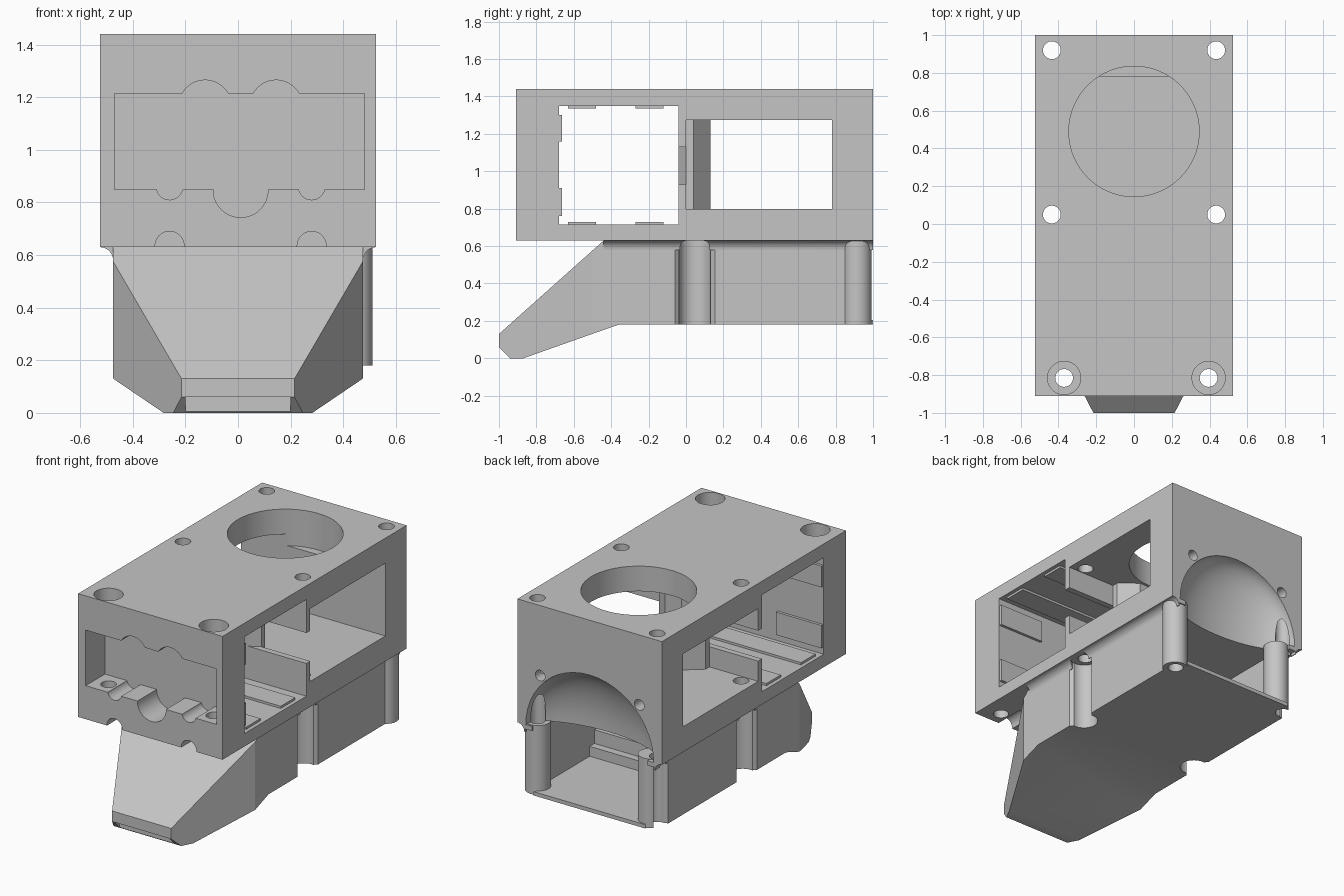
import bpy, bmesh, math
from mathutils import Matrix, Vector

if "Cube" in bpy.data.objects:
    bpy.data.objects.remove(bpy.data.objects["Cube"], do_unlink=True)

grey = bpy.data.materials.new("light_grey")
grey.use_nodes = True
grey.diffuse_color = (0.56, 0.56, 0.56, 1)
grey.node_tree.nodes["Principled BSDF"].inputs["Base Color"].default_value = (0.56, 0.56, 0.56, 1)


def make(name, bm):
    bmesh.ops.recalc_face_normals(bm, faces=bm.faces)
    mesh = bpy.data.meshes.new(name)
    bm.to_mesh(mesh)
    bm.free()
    mesh.materials.append(grey)
    ob = bpy.data.objects.new(name, mesh)
    bpy.context.collection.objects.link(ob)
    return ob


def box(name, x, y, z):
    bm = bmesh.new()
    bmesh.ops.create_cube(bm, size=1)
    for v in bm.verts:
        v.co = [a[0] + (a[1] - a[0]) * (c + 0.5) for a, c in zip((x, y, z), v.co)]
    return make(name, bm)


def prism(name, pts, axis, lo, hi):
    """Extrude a closed outline along one axis; pts hold the other two coordinates."""
    bm = bmesh.new()
    verts = []
    for p in pts:
        co = list(p)
        co.insert(axis, lo)
        verts.append(bm.verts.new(co))
    face = bm.faces.new(verts)
    res = bmesh.ops.extrude_face_region(bm, geom=[face])
    step = Vector((0, 0, 0))
    step[axis] = hi - lo
    moved = [g for g in res["geom"] if isinstance(g, bmesh.types.BMVert)]
    bmesh.ops.translate(bm, verts=moved, vec=step)
    return make(name, bm)


def rod(name, a, b, r, axis, lo, hi, n=48):
    pts = [(a + r * math.cos(2 * math.pi * i / n), b + r * math.sin(2 * math.pi * i / n))
           for i in range(n)]
    return prism(name, pts, axis, lo, hi)


def combine(ob, others, op="DIFFERENCE"):
    """Apply booleans one after another, then drop the helper shapes."""
    for o in others:
        mod = ob.modifiers.new("bool", "BOOLEAN")
        mod.operation, mod.solver, mod.object = op, "EXACT", o
        bpy.context.view_layer.update()
        dg = bpy.context.evaluated_depsgraph_get()
        mesh = bpy.data.meshes.new_from_object(ob.evaluated_get(dg))
        ob.modifiers.clear()
        ob.data = mesh
        bpy.data.objects.remove(o, do_unlink=True)


def bores():
    """Vertical bolt holes at the middle and rear corners."""
    return [rod("bore", s * 0.435, y, 0.047, 2, -0.1, 1.6) for s in (-1, 1) for y in (0.05, 0.92)]


def back_scoop():
    bm = bmesh.new()
    bmesh.ops.create_uvsphere(bm, u_segments=48, v_segments=24, radius=1)
    bm.transform(Matrix.Translation((0, 1.0, 0.625)) @ Matrix.Diagonal((0.465, 0.2, 0.455, 1)))
    return make("scoop", bm)


# Upper housing with its two open bays
housing = box("upper_housing", (-0.525, 0.525), (-0.91, 1), (0.63, 1.44))
cutters = [
    box("front_bay", (-0.7, 0.7), (-0.68, -0.04), (0.715, 1.35)),
    box("rear_bay", (-0.7, 0.7), (0, 0.78), (0.797, 1.275)),
    box("divider_gap", (-0.7, 0.7), (-0.1, 0.05), (0.93, 1.13)),
    box("front_recess", (-0.47, 0.48), (-1.05, -0.71), (0.85, 1.215)),
    rod("top_opening", 0, 0.49, 0.345, 2, 1.2, 1.6, 96),
    back_scoop(),
]
# Rounded recesses along the front pocket
cutters += [rod("recess", x, z, r, 1, -1.05, -0.71) for x, z, r in (
    (-0.125, 1.165, 0.1), (0.145, 1.165, 0.1), (0.01, 0.847, 0.104),
    (-0.26, 0.86, 0.05), (0.28, 0.86, 0.05))]
cutters += [rod("lower_recess", x, 0.635, 0.055, 1, -1.05, -0.71) for x in (-0.26, 0.28)]
# Front bolt holes with counterbores
for x in (-0.37, 0.395):
    cutters += [rod("bore", x, -0.815, 0.047, 2, 0.5, 1.6),
                rod("counterbore", x, -0.815, 0.088, 2, 1.35, 1.6)]
cutters += [rod("screw_hole", s * 0.36, 0.98, 0.035, 1, 0.8, 1.1) for s in (-1, 1)]
cutters += bores()
combine(housing, cutters)

# Divider post between the bays
post = prism("divider_post", [(-0.1, -0.04), (0.1, -0.04), (0.17, 0), (0.17, 0.04), (0.06, 0.13),
                              (-0.06, 0.13), (-0.17, 0.04), (-0.17, 0)], 2, 0.79, 1.28)

# Small locating ribs inside the front bay
for y in (-0.63, -0.27):
    for z in ((0.71, 0.73), (1.335, 1.355)):
        box("bay_rib", (-0.5, 0.5), (y, y + 0.15), z)
for s in (-1, 1):
    for z in ((0.76, 0.91), (1.16, 1.3)):
        box("bay_tab", sorted((s * 0.19, s * 0.52)), (-0.69, -0.662), z)

# Lower body: side profile trimmed by a tapered plan
body = prism("lower_body", [(1, 0.18), (-0.36, 0.18), (-0.87, 0), (-0.94, 0), (-1, 0.06),
                            (-1, 0.13), (-0.44, 0.63), (1, 0.63)], 0, -0.475, 0.475)
plan = prism("plan", [(-0.6, 1.1), (-0.6, -0.26), (-0.189, -1.05), (0.189, -1.05),
                      (0.6, -0.26), (0.6, 1.1)], 2, -0.1, 0.8)
combine(body, [plan], "INTERSECT")
cuts = [box("tip_step", (-0.2, 0.2), (-1.1, -0.945), (-0.1, 0.06)),
        box("rear_pocket", (-0.42, 0.42), (0.3, 1.1), (0.205, 0.7))]
for s in (-1, 1):
    cuts += [
        rod("side_groove", s * 0.445, 0.047, 0.085, 2, -0.1, 0.7),
        prism("groove_flare", [(s * 0.45, -0.03), (s * 0.48, -0.065),
                               (s * 0.48, 0.16), (s * 0.45, 0.125)], 2, -0.1, 0.7),
        rod("corner_notch", s * 0.475, 0.95, 0.085, 2, -0.1, 0.6)]
combine(body, cuts + bores())

# Stepped ledges at the inner end of the rear pocket
for d, z in ((0.1, 0.27), (0.05, 0.36)):
    box("pocket_step", (-0.42, 0.42), (0.29, 0.3 + d), (0.2, z))

# Coved flanges joining the lower body to the housing
coves = []
for s in (-1, 1):
    arc = [(s * (0.525 - 0.05 * math.cos(i * math.pi / 16)),
            0.58 + 0.05 * math.sin(i * math.pi / 16)) for i in range(9)]
    arc = [(s * 0.475 + s * 0.05 * (1 - math.cos(i * math.pi / 16)),
            0.58 + 0.05 * math.sin(i * math.pi / 16)) for i in range(9)]
    cove = prism("side_cove", arc + [(s * 0.525, 0.632), (s * 0.47, 0.632), (s * 0.47, 0.58)],
                 1, -0.44, 1)
    combine(cove, [rod("groove", s * 0.445, 0.047, 0.085, 2, 0.5, 0.7),
                   rod("bore", s * 0.435, 0.92, 0.05, 2, 0.5, 0.7)])
    coves.append(cove)

# Rear screw posts
posts = []
for x in (-0.385, 0.435):
    p = rod("rear_post", x, 0.915, 0.077, 2, 0.18, 0.635)
    combine(p, [rod("bore", math.copysign(0.435, x), 0.92, 0.047, 2, 0.1, 0.7)])
    posts.append(p)

# Keep edges sharp while rounding curved walls
bpy.ops.object.select_all(action="DESELECT")
for ob in [housing, body] + posts + coves:
    ob.select_set(True)
    bpy.context.view_layer.objects.active = ob
bpy.ops.object.shade_smooth_by_angle(angle=math.radians(25))
